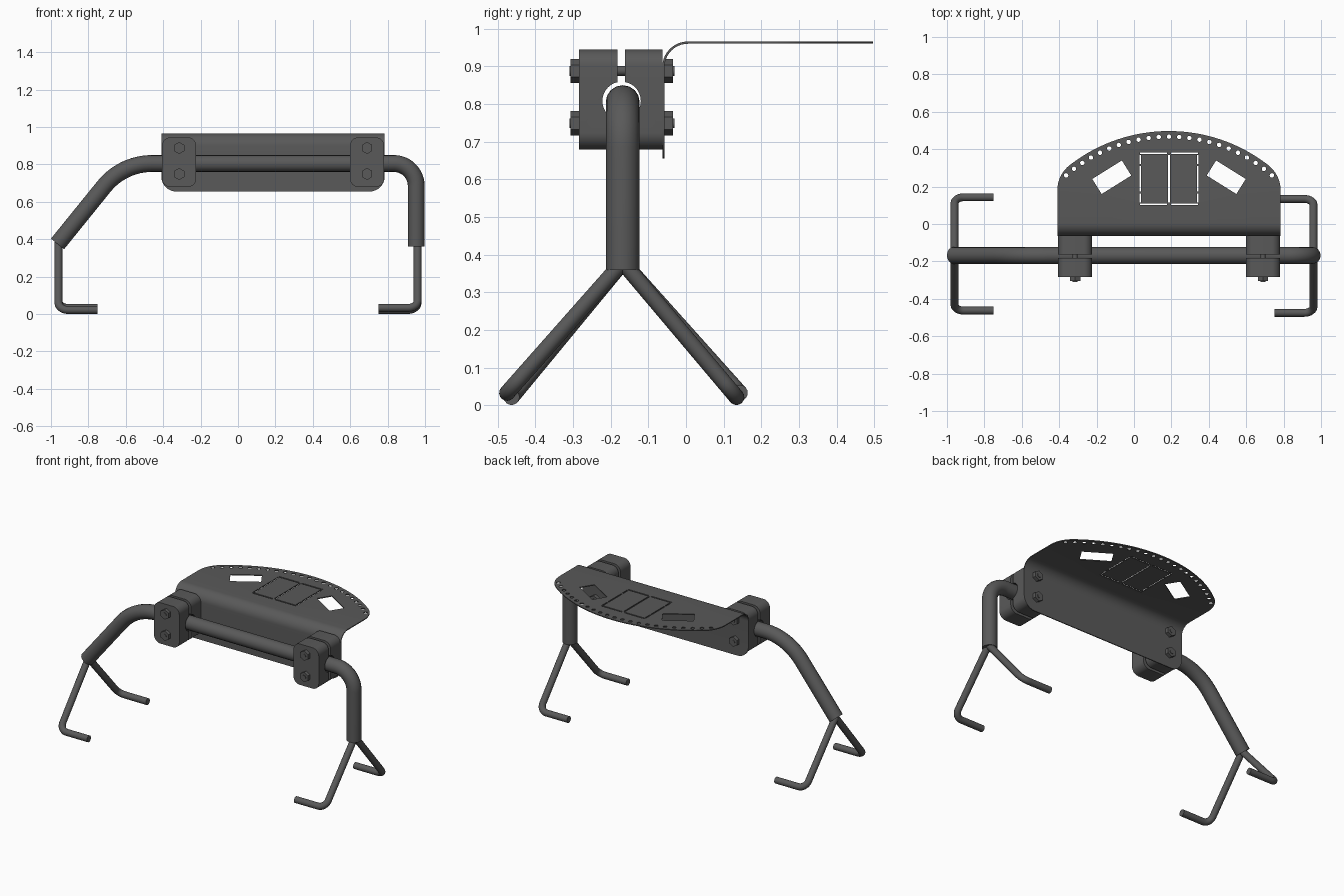
import bpy, bmesh, math
from mathutils import Vector, Matrix

if "Cube" in bpy.data.objects:
    bpy.data.objects.remove(bpy.data.objects["Cube"])

steel = bpy.data.materials.new("dark_steel")
steel.use_nodes = True
steel.diffuse_color = (0.1, 0.1, 0.1, 1)
steel.node_tree.nodes["Principled BSDF"].inputs["Base Color"].default_value = (0.1, 0.1, 0.1, 1)

TUBE_Y, TUBE_Z, TUBE_R = -0.168, 0.805, 0.045
MID_X = 0.187            # centre of the plate and the clamp pair
HALF_W = 0.597


def fillet(points, radii, closed=False, steps=8):
    """Round each corner of a path by its own radius; zero keeps it sharp."""
    pts = [Vector(p).to_3d() for p in points]
    out = []
    for i, (p, r) in enumerate(zip(pts, radii)):
        if r == 0 or (not closed and i in (0, len(pts) - 1)):
            out.append(p)
            continue
        a = (pts[i - 1] - p).normalized()
        b = (pts[(i + 1) % len(pts)] - p).normalized()
        half = a.angle(b) / 2
        centre = p + (a + b).normalized() * r / math.sin(half)
        start = p + a * r / math.tan(half) - centre
        axis = a.cross(b).normalized()
        sweep = -(math.pi - 2 * half)
        out += [centre + Matrix.Rotation(sweep * k / steps, 3, axis) @ start
                for k in range(steps + 1)]
    return out


def select(ob):
    bpy.ops.object.select_all(action='DESELECT')
    ob.select_set(True)
    bpy.context.view_layer.objects.active = ob


def finish(ob, angle=35):
    ob.data.materials.clear()
    ob.data.materials.append(steel)
    select(ob)
    bpy.ops.object.shade_smooth_by_angle(angle=math.radians(angle))
    return ob


def curve_mesh(name, loops, closed, **settings):
    """Make a curve from point loops and turn it into a mesh object."""
    cu = bpy.data.curves.new(name, 'CURVE')
    for key, value in settings.items():
        setattr(cu, key, value)
    for loop in loops:
        sp = cu.splines.new('POLY')
        sp.points.add(len(loop) - 1)
        for pt, co in zip(sp.points, loop):
            pt.co = (*Vector(co).to_3d(), 1)
        sp.use_cyclic_u = closed
    ob = bpy.data.objects.new(name, cu)
    bpy.context.collection.objects.link(ob)
    select(ob)
    bpy.ops.object.convert(target='MESH')
    ob = bpy.context.object
    bm = bmesh.new()
    bm.from_mesh(ob.data)
    bmesh.ops.remove_doubles(bm, verts=bm.verts, dist=1e-5)
    bmesh.ops.recalc_face_normals(bm, faces=bm.faces)
    bm.to_mesh(ob.data)
    bm.free()
    return ob


def pipe(name, points, radii, radius):
    path = fillet(points, radii, steps=12)
    return finish(curve_mesh(name, [path], False, dimensions='3D', bevel_depth=radius,
                             bevel_resolution=6, use_fill_caps=True))


def slab(name, loops, thickness):
    return curve_mesh(name, loops, True, dimensions='2D', fill_mode='BOTH', extrude=thickness / 2)


def rect(cx, cy, w, h, angle=0):
    turn = Matrix.Rotation(math.radians(angle), 2)
    return [turn @ Vector((sx * w / 2, sy * h / 2)) + Vector((cx, cy))
            for sx, sy in ((-1, -1), (1, -1), (1, 1), (-1, 1))]


# Main bent tube
pipe("main_tube",
     [(-0.965, TUBE_Y, 0.375), (-0.617, TUBE_Y, TUBE_Z), (0.953, TUBE_Y, TUBE_Z), (0.953, TUBE_Y, 0.36)],
     [0, 0.33, 0.12, 0], TUBE_R)

# Splayed legs with inward feet
for name, side, y, z in (("right_front_leg", -1, -0.463, 0.022), ("right_back_leg", -1, 0.143, 0.033),
                         ("left_front_leg", 1, -0.475, 0.033), ("left_back_leg", 1, 0.134, 0.022)):
    pipe(name, [(side * 0.96, TUBE_Y, 0.38), (side * 0.96, y, z), (side * 0.75, y, z)],
         [0, 0.05, 0], 0.021)

# Plate: flat pattern with cutouts, then folded
BEND_Y, BEND_R, TOP_Z = 0.005, 0.065, 0.963
ARC_LEN = BEND_R * math.pi / 2
ARC_R, HOLE_R, ARC_Y = 0.864, 0.834, -0.372
BOTTOM = -0.345

limit = math.asin(0.52 / ARC_R)
arc = [(ARC_R * math.sin(limit * k / 16), ARC_Y + ARC_R * math.cos(limit * k / 16))
       for k in range(16, -17, -1)]
shoulder = arc[0][1] - (HALF_W - 0.52) * math.tan(limit)
outline = fillet([(-HALF_W, BOTTOM), (HALF_W, BOTTOM), (HALF_W, shoulder), *arc, (-HALF_W, shoulder)],
                 [0.08, 0.08, 0.17] + [0] * len(arc) + [0.17], closed=True)
loops = [outline]

# Row of small holes along the curved edge
hole_span = math.asin(0.55 / HOLE_R)
for k in range(-11, 12):
    a = hole_span * k / 11
    cx, cy = HOLE_R * math.sin(a), ARC_Y + HOLE_R * math.cos(a)
    loops.append([(cx + 0.012 * math.cos(t * math.pi / 6), cy + 0.012 * math.sin(t * math.pi / 6))
                  for t in range(12)])

# Angled windows and the slotted panel
SLOT = 0.009
for s in (-1, 1):
    loops.append(rect(s * 0.306, 0.245, 0.187, 0.095, -s * 32))
    for y in (0.1, 0.373):
        loops.append(rect(s * 0.083, y, 0.146, SLOT))
    for y, h in ((0.134, 0.048), (0.237, 0.135), (0.339, 0.048)):
        loops.append(rect(s * 0.154, y, SLOT, h))
loops.append(rect(0, 0.237, SLOT, 0.255))

plate = slab("bent_plate", loops, 0.006)
bm = bmesh.new()
bm.from_mesh(plate.data)
for k in range(11):
    bmesh.ops.bisect_plane(bm, geom=bm.verts[:] + bm.edges[:] + bm.faces[:],
                           plane_co=(0, -ARC_LEN * k / 10, 0), plane_no=(0, 1, 0))
for v in bm.verts:
    x, s, t = v.co
    a = min(max(-s / BEND_R, 0), math.pi / 2)
    r = BEND_R + t
    v.co = (x + MID_X,
            BEND_Y - r * math.sin(a) + max(s, 0),
            TOP_Z - BEND_R + r * math.cos(a) + min(s + ARC_LEN, 0))
bm.to_mesh(plate.data)
bm.free()
finish(plate)

# Clamp halves around the tube
CLAMP_W, CLAMP_H, CLAMP_Z = 0.182, 0.266, 0.812


def clamp_half(name, x, y0, y1):
    ob = slab(name, [fillet(rect(0, 0, CLAMP_W, CLAMP_H), [0.045] * 4, closed=True)], y1 - y0)
    ob.data.transform(Matrix.Translation((x, (y0 + y1) / 2, CLAMP_Z)) @ Matrix.Rotation(math.pi / 2, 4, 'X'))
    bpy.ops.mesh.primitive_cylinder_add(vertices=48, radius=0.051, depth=0.4,
                                        location=(x, -0.171, TUBE_Z + 0.003),
                                        rotation=(0, math.pi / 2, 0))
    bore = bpy.context.object
    bore.hide_render = True
    select(ob)
    cut = ob.modifiers.new("bore", 'BOOLEAN')
    cut.operation, cut.object, cut.solver = 'DIFFERENCE', bore, 'EXACT'
    bpy.ops.object.modifier_apply(modifier=cut.name)
    bpy.data.objects.remove(bore)
    finish(ob)


def cylinder(name, sides, radius, x, y0, y1, z):
    bpy.ops.mesh.primitive_cylinder_add(vertices=sides, radius=radius, depth=y1 - y0,
                                        location=(x, (y0 + y1) / 2, z), rotation=(math.pi / 2, 0, 0))
    ob = bpy.context.object
    ob.name = name
    return finish(ob)


# Clamps with their bolts, heads and nuts
for side, x in (("right", -0.315), ("left", 0.69)):
    clamp_half(side + "_clamp_front", x, -0.284, -0.182)
    clamp_half(side + "_clamp_back", x, -0.162, -0.062)
    for level, z in (("lower", 0.749), ("upper", 0.888)):
        tag = f"{side}_{level}_bolt"
        cylinder(tag + "_head", 6, 0.032, x, -0.306, -0.283, z)
        cylinder(tag + "_nut", 6, 0.032, x, -0.058, -0.034, z)
        cylinder(tag + "_shaft", 20, 0.013, x, -0.309, -0.031, z)
